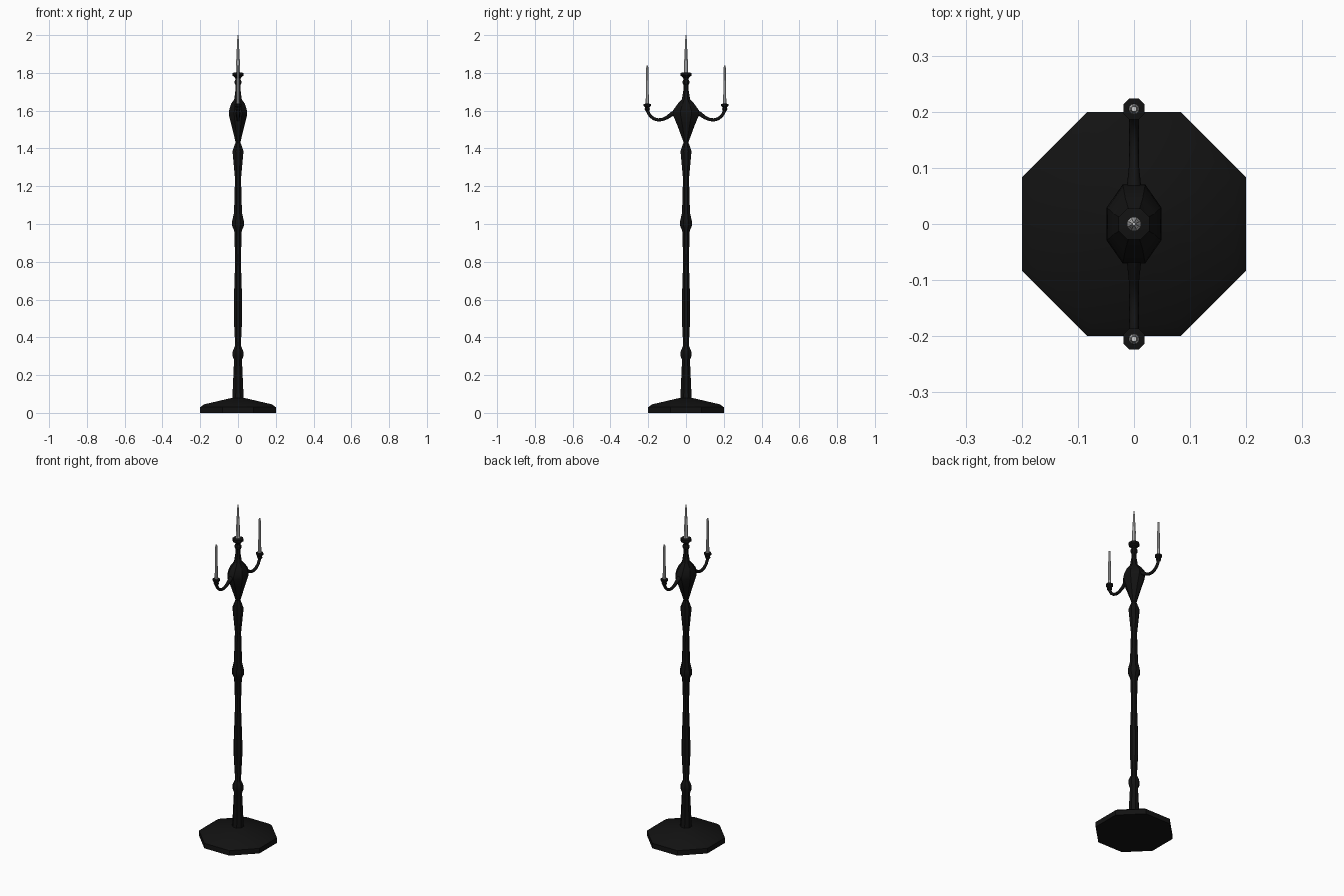
import bpy, bmesh, math

if "Cube" in bpy.data.objects:
    bpy.data.objects.remove(bpy.data.objects["Cube"])

iron = bpy.data.materials.new("black_iron")
iron.diffuse_color = (0.006, 0.006, 0.006, 1)
iron.use_nodes = True
iron.node_tree.nodes["Principled BSDF"].inputs["Base Color"].default_value = iron.diffuse_color
K = 1 / math.cos(math.pi / 8)  # flat-to-flat radius -> corner radius


def lathe(name, rings, at=(0, 0), mat=None):
    """Octagonal stack of rings (rx, ry, z), capped at both ends."""
    bm = bmesh.new()
    loops = []
    for rx, ry, z in rings:
        loops.append([bm.verts.new((at[0] + rx * K * math.cos(a), at[1] + ry * K * math.sin(a), z))
                      for a in (math.pi / 8 + i * math.pi / 4 for i in range(8))])
    for lo, hi in zip(loops, loops[1:]):
        for i in range(8):
            j = (i + 1) % 8
            bm.faces.new((lo[i], lo[j], hi[j], hi[i]))
    bm.faces.new(loops[0][::-1])
    bm.faces.new(loops[-1])
    me = bpy.data.meshes.new(name)
    bm.to_mesh(me)
    bm.free()
    ob = bpy.data.objects.new(name, me)
    bpy.context.collection.objects.link(ob)
    if mat:
        me.materials.append(mat)
    bpy.context.view_layer.objects.active = ob
    ob.select_set(True)
    bpy.ops.object.shade_smooth_by_angle(angle=math.radians(30))
    ob.select_set(False)
    return ob


def turned(name, profile, at=(0, 0), mat=None):
    return lathe(name, [(r, r, z) for r, z in profile], at, mat)


# Foot plate
turned("base", [(0.2, 0), (0.2, 0.03), (0.18, 0.045), (0.03, 0.08)], mat=iron)

# Turned stem with collars
turned("stem", [(0.03, 0.075), (0.021, 0.28), (0.028, 0.30), (0.028, 0.325), (0.02, 0.345),
                (0.015, 0.355), (0.022, 0.50), (0.022, 0.59), (0.015, 0.81), (0.02, 0.965),
                (0.031, 0.99), (0.031, 1.015), (0.021, 1.06), (0.016, 1.24), (0.029, 1.385),
                (0.012, 1.435)], mat=iron)

# Bulb, wider toward the arms, running up into the neck
lathe("bulb", [(0.012, 0.012, 1.43), (0.034, 0.045, 1.52), (0.049, 0.07, 1.58),
               (0.047, 0.068, 1.602), (0.037, 0.045, 1.635), (0.02, 0.022, 1.66),
               (0.012, 0.012, 1.72), (0.012, 0.012, 1.74)], mat=iron)

# Central cup and candle
turned("center_cup", [(0.012, 1.735), (0.018, 1.745), (0.018, 1.757), (0.013, 1.765),
                      (0.016, 1.775), (0.028, 1.785), (0.028, 1.80), (0.013, 1.803)], mat=iron)
turned("center_candle", [(0.012, 1.80), (0.009, 1.88), (0.0055, 1.95), (0.003, 2.0)])

# Curved arms, each with cup and candle
path = [(0.05, 1.59, 1.8), (0.075, 1.582, 1.4), (0.10, 1.564, 1.1), (0.125, 1.553, 1),
        (0.147, 1.551, 1), (0.17, 1.557, 1), (0.19, 1.573, 1), (0.202, 1.593, 1), (0.205, 1.615, 1)]
for side, label in ((-1, "front"), (1, "back")):
    cu = bpy.data.curves.new(label + "_arm", 'CURVE')
    cu.dimensions = '3D'
    cu.bevel_depth = 0.0085
    cu.bevel_resolution = 2
    cu.use_fill_caps = True
    sp = cu.splines.new('POLY')
    sp.points.add(len(path) - 1)
    for p, (y, z, r) in zip(sp.points, path):
        p.co = (0, side * y, z, 1)
        p.radius = r
    cu.materials.append(iron)
    bpy.context.collection.objects.link(bpy.data.objects.new(label + "_arm", cu))
    at = (0, side * 0.205)
    turned(label + "_cup", [(0.009, 1.598), (0.014, 1.608), (0.012, 1.618), (0.019, 1.625),
                            (0.019, 1.635), (0.009, 1.637)], at, iron)
    turned(label + "_candle", [(0.0085, 1.635), (0.007, 1.74), (0.006, 1.82), (0.0045, 1.84)], at)
